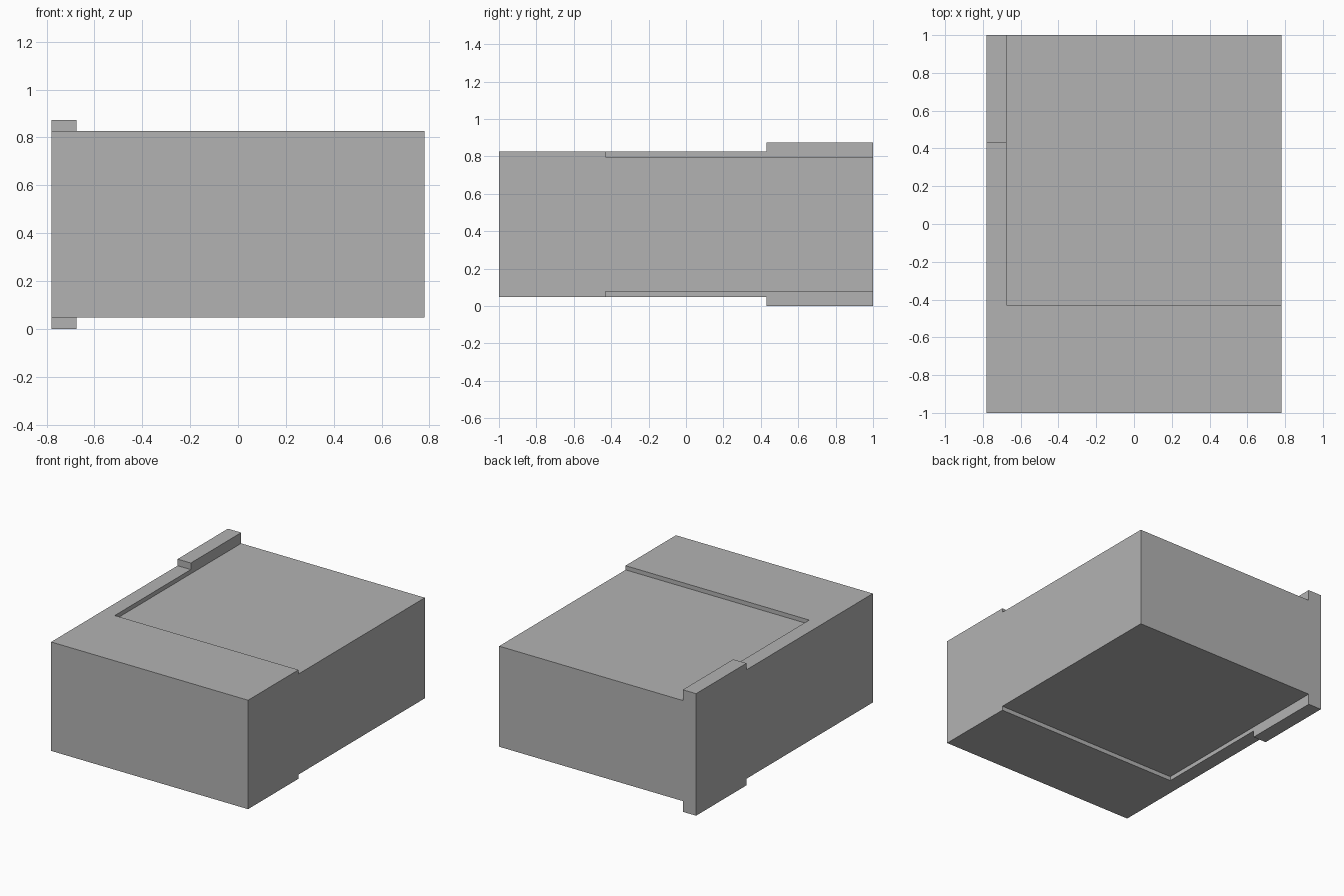
import bpy
import bmesh
from mathutils import Vector, Matrix

cube = bpy.data.objects.get("Cube")
if cube:
    bpy.data.objects.remove(cube, do_unlink=True)

WIDTH, LENGTH = 1.56, 2.0
MID_Z = 0.44            # mirror plane between upper and lower sides
CORE = 0.36             # half height of the recessed panels
RIM, TAB = 0.03, 0.047  # rise of the rim, then of the corner tabs
RAIL_X, STEP_Y = -0.675, 0.43

grey = bpy.data.materials.new("plain grey")
grey.use_nodes = True
colour = (0.45, 0.45, 0.45, 1)
grey.diffuse_color = colour
grey.node_tree.nodes["Principled BSDF"].inputs["Base Color"].default_value = colour


def raise_faces(bm, side, height, rule):
    """Extrude the outward faces of one side whose centre fits the rule."""
    chosen = [f for f in bm.faces
              if f.normal.z * side > 0.9 and rule(f.calc_center_median())]
    result = bmesh.ops.extrude_face_region(bm, geom=chosen)
    verts = [g for g in result["geom"] if isinstance(g, bmesh.types.BMVert)]
    bmesh.ops.translate(bm, verts=verts, vec=(0, 0, side * height))
    leftover = [f for f in chosen if f.is_valid]
    if leftover:
        bmesh.ops.delete(bm, geom=leftover, context="FACES")
    bm.normal_update()


# Core block, split along the rail and the two step lines
bm = bmesh.new()
bmesh.ops.create_cube(bm, size=1, matrix=Matrix.Diagonal((WIDTH, LENGTH, CORE * 2, 1)))
for point, normal in (((RAIL_X, 0, 0), (1, 0, 0)),
                      ((0, STEP_Y, 0), (0, 1, 0)),
                      ((0, -STEP_Y, 0), (0, 1, 0))):
    bmesh.ops.bisect_plane(bm, geom=bm.verts[:] + bm.edges[:] + bm.faces[:],
                           plane_co=Vector(point), plane_no=Vector(normal))
bm.normal_update()

# L-shaped rim and rear corner tab, on the upper and lower sides alike
for side in (1, -1):
    raise_faces(bm, side, RIM, lambda c: c.x < RAIL_X or c.y < -STEP_Y)
    raise_faces(bm, side, TAB, lambda c: c.x < RAIL_X and c.y > STEP_Y)

# Clean flat surfaces
bmesh.ops.dissolve_limit(bm, angle_limit=0.01, verts=bm.verts[:], edges=bm.edges[:])
bmesh.ops.recalc_face_normals(bm, faces=bm.faces[:])
bmesh.ops.translate(bm, verts=bm.verts[:], vec=(0, 0, MID_Z - 0.003))

mesh = bpy.data.meshes.new("stepped_block")
bm.to_mesh(mesh)
bm.free()
mesh.materials.append(grey)
block = bpy.data.objects.new("stepped_block", mesh)
bpy.context.scene.collection.objects.link(block)
